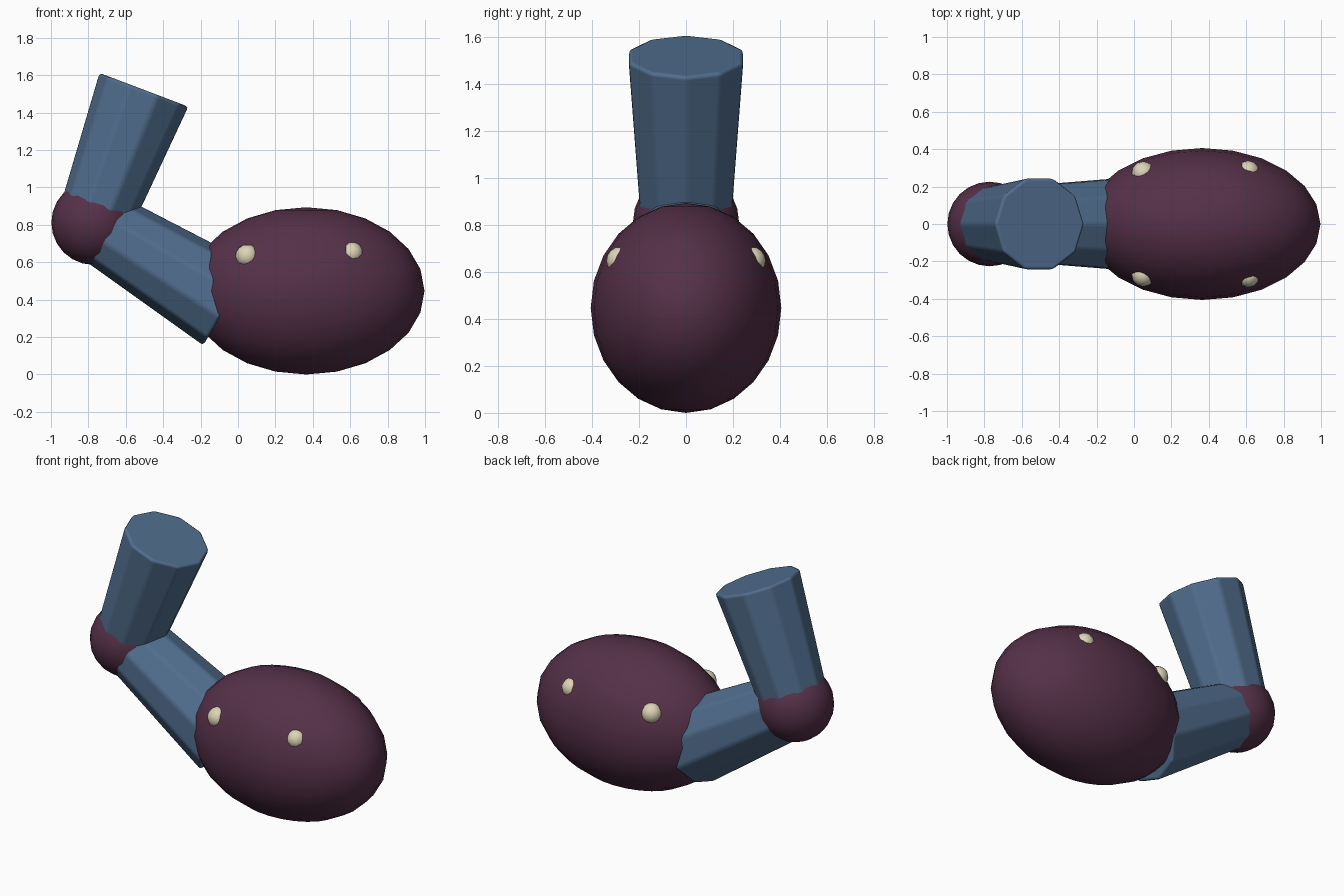
import bpy
import bmesh
import math
from mathutils import Matrix, Vector

cube = bpy.data.objects.get("Cube")
if cube:
    bpy.data.objects.remove(cube, do_unlink=True)


def material(name, color):
    mat = bpy.data.materials.new(name)
    mat.use_nodes = True
    mat.diffuse_color = (*color, 1)
    mat.node_tree.nodes["Principled BSDF"].inputs["Base Color"].default_value = (*color, 1)
    return mat


plum = material("dark plum", (0.09, 0.03, 0.065))
blue = material("slate blue", (0.082, 0.155, 0.27))
cream = material("pale cream", (0.72, 0.66, 0.47))


def finish(bm, name, mat):
    """Turn a bmesh into a smooth-shaded object."""
    bmesh.ops.recalc_face_normals(bm, faces=bm.faces)
    mesh = bpy.data.meshes.new(name)
    bm.to_mesh(mesh)
    bm.free()
    mesh.materials.append(mat)
    mesh.shade_smooth()
    obj = bpy.data.objects.new(name, mesh)
    bpy.context.collection.objects.link(obj)
    return obj


def ellipsoid(name, center, radii, mat, segments=24, rings=12):
    bm = bmesh.new()
    place = Matrix.Translation(center) @ Matrix.Diagonal((*radii, 1))
    bmesh.ops.create_uvsphere(bm, u_segments=segments, v_segments=rings,
                              radius=1, matrix=place)
    return finish(bm, name, mat)


def limb(name, start, end, r_start, r_end, sides=10):
    """Tapered ten-sided limb in the xz plane with softened edges."""
    axis = (Vector(end) - Vector(start)).normalized()
    side = Vector((axis.z, 0, -axis.x))
    bm = bmesh.new()
    rings = []
    for center, r in ((start, r_start), (end, r_end)):
        ring = []
        for i in range(sides):
            a = math.tau * i / sides
            offset = side * math.cos(a) + Vector((0, math.sin(a), 0))
            ring.append(bm.verts.new(Vector(center) + offset * r))
        bm.faces.new(ring)
        rings.append(ring)
    low, high = rings
    for i in range(sides):
        j = (i + 1) % sides
        bm.faces.new((low[i], low[j], high[j], high[i]))
    obj = finish(bm, name, blue)
    bevel = obj.modifiers.new("soft edges", 'BEVEL')
    bevel.width = 0.018
    bevel.segments = 2
    bevel.limit_method = 'ANGLE'
    bevel.angle_limit = math.radians(20)
    bevel.harden_normals = True
    return obj


# Arm: two tapered segments meeting at a round elbow
elbow = (-0.772, 0, 0.812)
ellipsoid("elbow_joint", elbow, (0.226,) * 3, plum)
limb("upper_arm", elbow, (-0.503, 0, 1.522), 0.2, 0.257)
limb("forearm", elbow, (-0.054, 0, 0.373), 0.197, 0.257)

# Large egg-shaped fist
ellipsoid("fist", (0.365, 0, 0.447), (0.632, 0.406, 0.447), plum)

# Pale studs, mirrored front and back
for side, y in (("front", -1), ("back", 1)):
    ellipsoid("inner_stud_" + side, (0.05, 0.272 * y, 0.633), (0.063,) * 3, cream, 12, 8)
    ellipsoid("outer_stud_" + side, (0.61, 0.279 * y, 0.648), (0.06,) * 3, cream, 12, 8)
